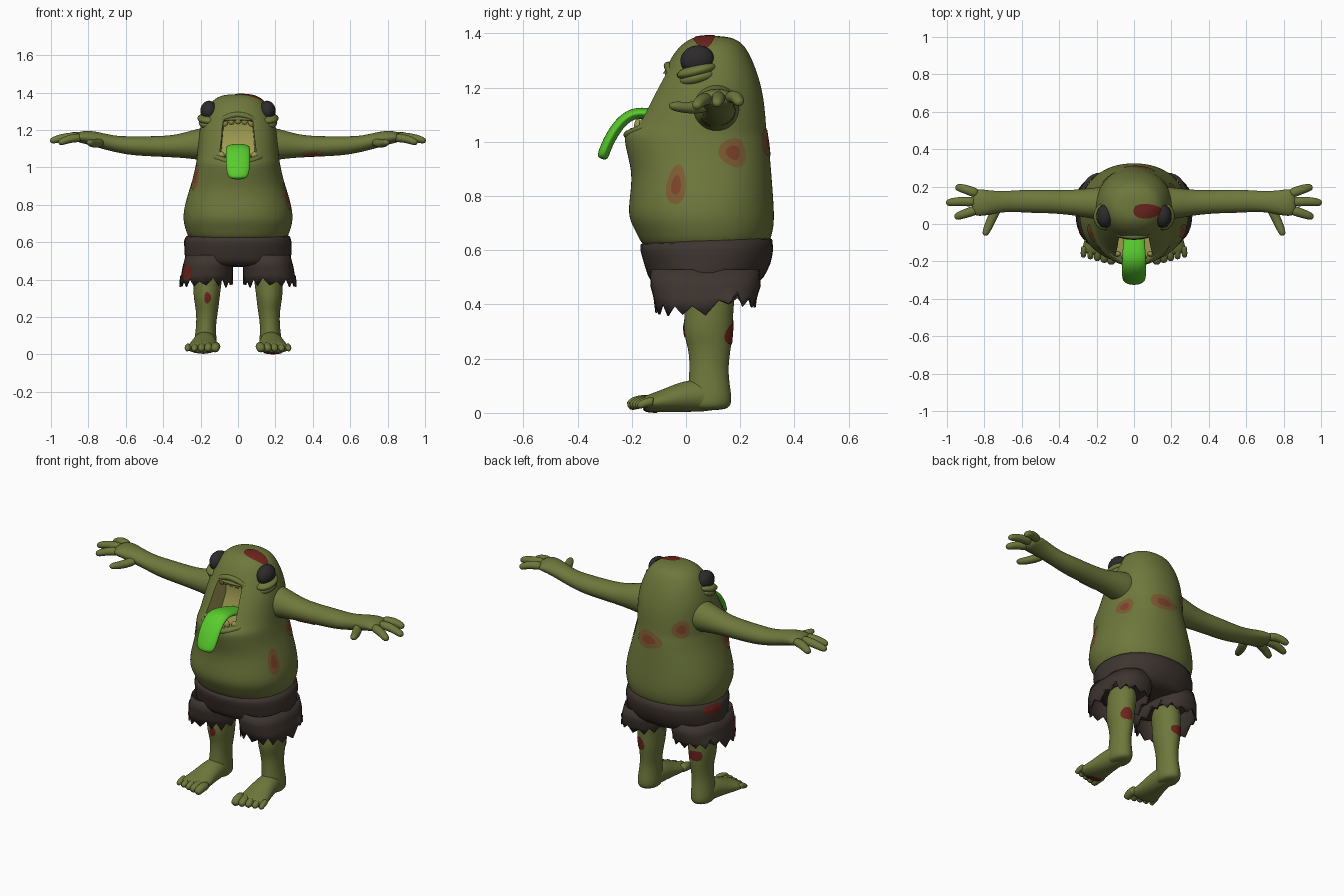
import bpy, bmesh, math, random
from math import sin, cos, pi
from mathutils import Vector, Matrix
from mathutils.bvhtree import BVHTree

random.seed(4)
cube = bpy.data.objects.get("Cube")
if cube:
    bpy.data.objects.remove(cube)


def material(name, r, g, b):
    m = bpy.data.materials.new(name)
    m.use_nodes = True
    m.diffuse_color = (r, g, b, 1)
    m.node_tree.nodes["Principled BSDF"].inputs["Base Color"].default_value = (r, g, b, 1)
    return m


SKIN = material("swamp green skin", .155, .188, .045)
CLOTH = material("dark brown cloth", .048, .035, .029)
EYE = material("charcoal eye", .026, .023, .025)
TONGUE = material("bright green tongue", .1, .6, .026)
MOUTH = material("khaki mouth", .36, .34, .085)
TOOTH = material("dull yellow tooth", .33, .31, .075)
SORE = material("brown sore", .2, .105, .032)
RAW = material("rust sore centre", .2, .055, .022)
BLOOD = material("dark blood red", .15, .018, .012)


def finish(bm, name, mats, mirror=False, subsurf=0, smooth=True):
    bmesh.ops.recalc_face_normals(bm, faces=bm.faces)
    me = bpy.data.meshes.new(name)
    for f in bm.faces:
        f.smooth = smooth
    bm.to_mesh(me)
    bm.free()
    for m in mats:
        me.materials.append(m)
    ob = bpy.data.objects.new(name, me)
    bpy.context.collection.objects.link(ob)
    if subsurf:
        mod = ob.modifiers.new("Smooth", "SUBSURF")
        mod.levels = mod.render_levels = subsurf
    if mirror:
        ob.modifiers.new("Mirror", "MIRROR").use_mirror_merge = False
    return ob


def loft(name, rings, mat, caps=(True, True), **kw):
    """Skin a list of equal point rings."""
    bm = bmesh.new()
    vs = [[bm.verts.new(p) for p in r] for r in rings]
    n = len(vs[0])
    for a, b in zip(vs, vs[1:]):
        for i in range(n):
            j = (i + 1) % n
            bm.faces.new((a[i], a[j], b[j], b[i]))
    for cap, ring in zip(caps, (vs[0], vs[-1])):
        if cap:
            bm.faces.new(ring)
    return finish(bm, name, [mat], **kw)


def oval(z, front, back, half, n=28, cx=0, power=.92):
    """Horizontal rounded ring given its front, back and half width."""
    mid, ry = (front + back) / 2, (back - front) / 2
    def sp(v):
        return math.copysign(abs(v) ** power, v)
    return [Vector((cx + half * sp(cos(t)), mid + ry * sp(sin(t)), z))
            for t in (2 * pi * i / n for i in range(n))]


def sweep(name, secs, mat, up=(0, 0, 1), n=12, mirror=True, subsurf=2):
    """Tube through (x, y, z, side radius, up radius) sections."""
    c = [Vector(s[:3]) for s in secs]
    rings = []
    for i, s in enumerate(secs):
        t = (c[min(i + 1, len(c) - 1)] - c[max(i - 1, 0)]).normalized()
        u = t.cross(Vector(up)).normalized()
        v = u.cross(t)
        rings.append([c[i] + u * s[3] * cos(a) + v * s[4] * sin(a)
                      for a in (2 * pi * k / n for k in range(n))])
    return loft(name, rings, mat, mirror=mirror, subsurf=subsurf)


def ellipsoid(name, loc, radii, mat, tilt=0, mirror=True, seg=24):
    bm = bmesh.new()
    mtx = Matrix.Translation(loc) @ Matrix.Rotation(tilt, 4, "X") @ Matrix.Diagonal((*radii, 1))
    bmesh.ops.create_uvsphere(bm, u_segments=seg, v_segments=seg // 2, radius=1, matrix=mtx)
    return finish(bm, name, [mat], mirror=mirror)


def apply_all(ob):
    bpy.context.view_layer.objects.active = ob
    for m in list(ob.modifiers):
        bpy.ops.object.modifier_apply(modifier=m.name)


# Torso and head in one lofted form
body = loft("body", [oval(*r) for r in [
    (.58, -.15, .29, .25), (.66, -.18, .322, .28), (.72, -.218, .328, .298),
    (.80, -.208, .323, .287), (.88, -.2, .317, .262), (.95, -.217, .311, .24),
    (1.0, -.228, .306, .23), (1.03, -.228, .3, .224), (1.06, -.195, .297, .22),
    (1.15, -.145, .29, .214), (1.22, -.105, .275, .203), (1.28, -.07, .255, .182),
    (1.33, -.045, .232, .158), (1.37, -.005, .205, .125), (1.392, .04, .15, .065)]],
    SKIN, subsurf=2)
apply_all(body)

# Mouth cavity cut out of the sloping face
cut = loft("mouth_cutter", [[(s * w, y, z) for y, z, w in
           [(-.3, 1.045, .11), (-.03, 1.06, .09), (.01, 1.15, .085),
            (-.01, 1.245, .075), (-.2, 1.265, .085)]] for s in (-1, 1)], MOUTH, smooth=False)
cut.hide_render = True
body.data.materials.append(MOUTH)
mod = body.modifiers.new("Mouth", "BOOLEAN")
mod.object, mod.operation, mod.solver = cut, "DIFFERENCE", "EXACT"
mod.material_mode = "TRANSFER"
apply_all(body)
bpy.data.objects.remove(cut)
body.select_set(True)
bpy.context.view_layer.objects.active = body
bpy.ops.object.shade_smooth_by_angle(angle=math.radians(40))

# Lips, teeth and tongue
sweep("lower_lip", [(x, -.213 + 4.5 * x * x, 1.025 + 2 * x * x, .022, .018)
      for x in (-.13, -.09, -.045, 0, .045, .09, .13)], SKIN, mirror=False)
sweep("upper_lip", [(x, -.068 + 2 * x * x, 1.283 - 4 * x * x, .016, .016)
      for x in (-.11, -.08, -.04, 0, .04, .08, .11)], SKIN, mirror=False)
for i in range(-2, 3):
    ellipsoid("upper_tooth", (i * .036, -.062 + i * i * .004, 1.255 - i * i * .003),
              (.02, .016, .026), TOOTH, mirror=False, seg=12)
for x in (.05, .088):
    ellipsoid("lower_tooth", (x, -.2 + x * .45, 1.06), (.018, .014, .025), TOOTH, seg=12)
sweep("tongue", [(0, y, z, w, .022) for y, z, w in
      [(.0, 1.07, .05), (-.08, 1.09, .06), (-.15, 1.108, .064), (-.2, 1.105, .066), (-.245, 1.07, .067),
       (-.28, 1.015, .067), (-.302, .965, .062), (-.31, .935, .045)]], TONGUE, mirror=False)

# Bulging eyes with heavy lower lids
ellipsoid("eye", (.155, .042, 1.302), (.046, .063, .054), EYE, tilt=.15)
ellipsoid("lower_eyelid", (.157, .04, 1.262), (.06, .076, .026), SKIN, tilt=.25)
ellipsoid("eye_bag", (.15, .045, 1.238), (.06, .072, .03), SKIN, tilt=.25)

# Arms and hands
arm = sweep("arm", [
    (.1, .11, 1.125, .085, .1), (.18, .11, 1.125, .09, .092), (.25, .112, 1.12, .08, .076),
    (.34, .115, 1.112, .067, .06), (.45, .12, 1.112, .063, .055), (.57, .122, 1.115, .064, .052),
    (.66, .122, 1.125, .056, .043), (.74, .117, 1.145, .06, .042), (.81, .113, 1.163, .074, .038),
    (.87, .117, 1.16, .074, .026)], SKIN, n=16)
for path in [[(.83, .16, 1.165), (.89, .182, 1.168), (.925, .193, 1.155), (.955, .198, 1.14)],
             [(.84, .118, 1.165), (.92, .122, 1.162), (.97, .117, 1.15), (1.006, .113, 1.138)],
             [(.83, .08, 1.16), (.89, .06, 1.155), (.93, .046, 1.142), (.96, .035, 1.128)],
             [(.73, .09, 1.135), (.76, .03, 1.125), (.782, -.02, 1.128), (.80, -.064, 1.135)]]:
    sweep("finger", [(*p, r, r * .9) for p, r in zip(path, (.03, .026, .024, .017))], SKIN, n=10)

# Legs, feet and toes
leg = sweep("leg", [(.155, .09, .5, .085, .1), (.165, .085, .37, .076, .09),
    (.168, .08, .3, .071, .094), (.165, .088, .24, .061, .08), (.17, .084, .17, .053, .072),
    (.173, .085, .1, .058, .078), (.175, .088, .04, .064, .085), (.175, .088, .008, .052, .07)],
    SKIN, up=(0, 1, 0), n=16)
foot = sweep("foot", [(.173, .13, .05, .045, .04), (.174, .07, .065, .06, .062),
    (.178, 0, .062, .066, .06), (.184, -.07, .046, .077, .045),
    (.19, -.13, .036, .088, .034), (.191, -.165, .032, .086, .025)], SKIN, n=16)
for i in range(5):
    x, tip, r = .118 + .037 * i, -.212 + .009 * i, .026 - .0022 * i
    sweep("toe", [(x, -.12, .042, r, r), (x, tip + .05, .043, r, r),
                  (x + .004, tip + .02, .036, r, r), (x + .005, tip - .004, .022, r * .8, r * .7)],
          SKIN, n=10, subsurf=1)

# Shorts: slanted waist, two wide legs, torn hem
seat = [oval(*r) for r in [(.665, -.183, .33, .287), (.6, -.17, .324, .288), (.55, -.157, .316, .288),
                           (.5, -.14, .288, .286), (.465, -.125, .265, .27)]]
for p in seat[0]:
    p.z += .08 * (p.y - .07)
shorts = loft("shorts_seat", seat, CLOTH, subsurf=1)
leg_rings = [oval(z, f, b, w, 32, cx, .8) for z, f, b, w, cx in
             [(.53, -.13, .27, .125, .155), (.47, -.132, .276, .134, .162), (.425, -.12, .262, .138, .166),
              (.38, -.113, .257, .143, .17)]]
for i, p in enumerate(leg_rings[-1]):
    side = max(0, 1 - abs(p.y - .18) / .09) * .05
    p.z += (.024 if i % 2 else -.016) + random.uniform(-.012, .012) + side + .04 * p.y
trouser = loft("shorts_leg", leg_rings, CLOTH, caps=(False, False), mirror=True)
solid = trouser.modifiers.new("Thickness", "SOLIDIFY")
solid.thickness, solid.offset = .008, -1

# Sores and blood stains: thin patches moulded onto the surface below
bpy.context.view_layer.update()
deps = bpy.context.evaluated_depsgraph_get()


def patch(name, target, at, a, b, outer, inner, n=28):
    tree = BVHTree.FromObject(target, deps)
    at = Vector(at)
    base, normal, _, _ = tree.find_nearest(at)
    ref = Vector((0, 0, 1)) if abs(normal.z) < .8 else Vector((0, 1, 0))
    u = ref.cross(normal).normalized()
    v = normal.cross(u)
    bm = bmesh.new()

    def stick(p):
        loc, nor, _, _ = tree.find_nearest(p)
        return bm.verts.new(loc + nor * .0035)
    centre = stick(base)
    wob = [1 + .07 * sin(3 * 2 * pi * k / n + a * 90) for k in range(n)]
    rings = [[stick(base + (u * a * cos(2 * pi * k / n) + v * b * sin(2 * pi * k / n)) * r * wob[k])
              for k in range(n)] for r in (.25, .5, .75, 1)]
    for k in range(n):
        j = (k + 1) % n
        bm.faces.new((centre, rings[0][k], rings[0][j])).material_index = 1
        for i in range(3):
            f = bm.faces.new((rings[i][k], rings[i + 1][k], rings[i + 1][j], rings[i][j]))
            f.material_index = 1 if i == 0 else 0
    finish(bm, name, [outer, inner])


for at, a, b in [((.3, -.05, .85), .038, .075), ((.25, .19, .97), .055, .055),
                 ((.04, .33, 1.0), .09, .05), ((-.16, .27, 1.08), .05, .05), ((-.25, -.06, .95), .05, .07)]:
    patch("body_sore", body, at, a, b, SORE, RAW)
patch("arm_sore", arm, (.4, .06, 1.06), .06, .025, SORE, RAW)
patch("head_wound", body, (.08, .065, 1.42), .085, .04, BLOOD, BLOOD)
for at, a, b in [((-.16, -.05, .3), .018, .03), ((.2, .19, .285), .04, .038), ((-.18, .2, .31), .055, .03)]:
    patch("leg_wound", leg, at, a, b, BLOOD, BLOOD)
patch("sole_wound", foot, (.18, -.14, -.02), .05, .03, BLOOD, BLOOD)
patch("hem_stain", trouser, (-.29, -.07, .44), .055, .042, BLOOD, BLOOD)
patch("waist_stain", shorts, (-.3, .15, .61), .065, .03, BLOOD, BLOOD)
